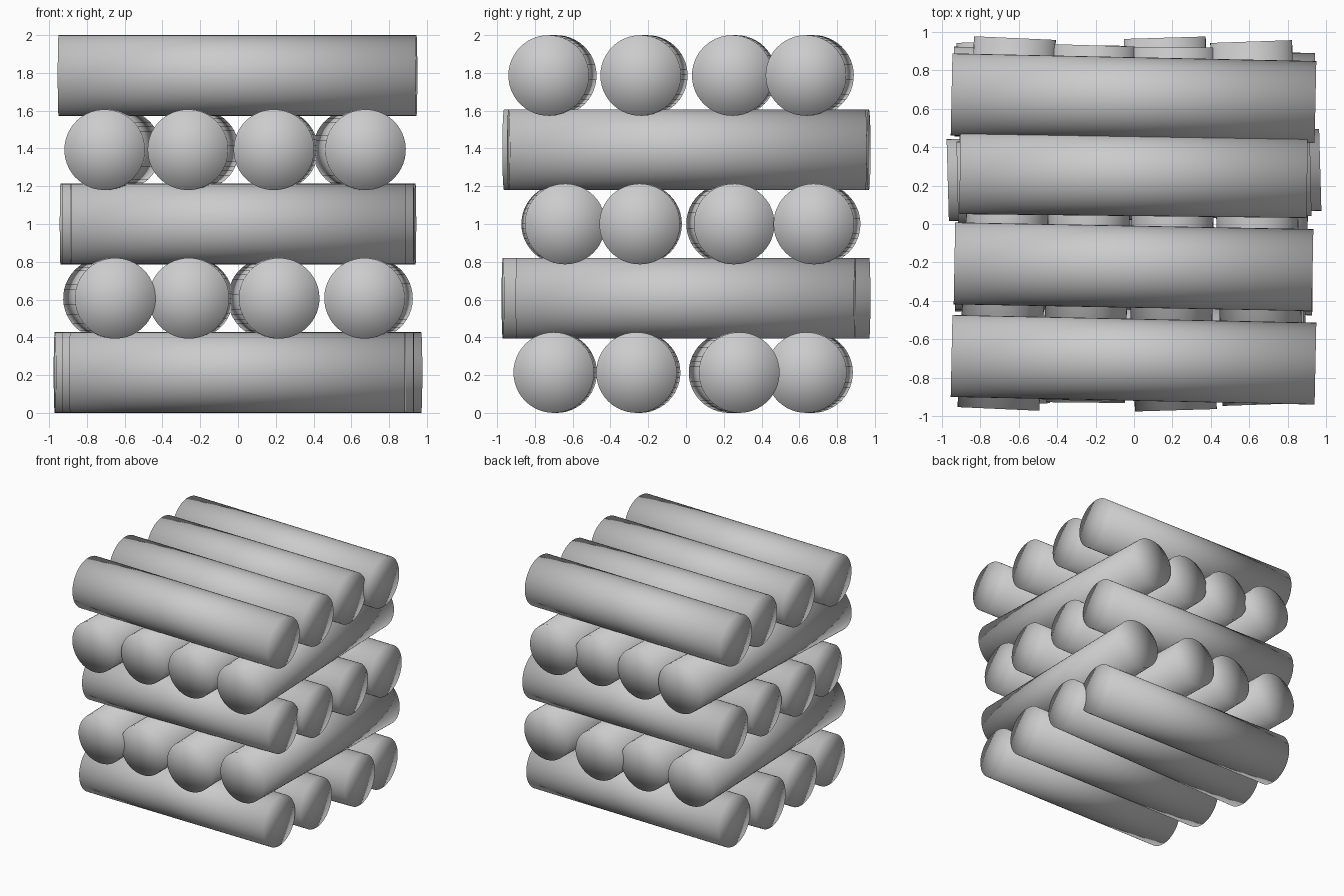
import bpy
import math
from mathutils import Matrix, Vector

if "Cube" in bpy.data.objects:
    bpy.data.objects.remove(bpy.data.objects["Cube"])

RADIUS = 0.2135
STEP = 0.3932   # height between layers, logs sink slightly into each other

grey = bpy.data.materials.new("plain grey")
grey.diffuse_color = (0.6, 0.6, 0.6, 1.0)
grey.use_nodes = True
grey.node_tree.nodes["Principled BSDF"].inputs["Base Color"].default_value = grey.diffuse_color


def add_log(name, start, end):
    """Round log between two points, flat fan caps, softly shaded all over."""
    a, b = Vector(start), Vector(end)
    axis = b - a
    bpy.ops.mesh.primitive_cylinder_add(
        vertices=48, radius=RADIUS, depth=axis.length, end_fill_type='TRIFAN')
    log = bpy.context.object
    log.name = name
    turn = Vector((0, 0, 1)).rotation_difference(axis).to_matrix().to_4x4()
    log.data.transform(turn)
    log.location = (a + b) / 2
    log.data.materials.append(grey)
    for poly in log.data.polygons:
        poly.use_smooth = True


# Each log: (sideways position at start, at end, start, end along its run)
# Odd layers run left to right, even layers run front to back.
layers = [
    [(-0.685, -0.70, -0.89, 0.885), (-0.243, -0.262, -0.93, 0.93),
     (0.228, 0.282, -0.97, 0.97), (0.67, 0.637, -0.93, 0.93)],
    [(-0.65, -0.712, -0.94, 0.95), (-0.26, -0.24, -0.93, 0.93),
     (0.218, 0.16, -0.97, 0.97), (0.67, 0.712, -0.897, 0.895)],
    [(-0.658, -0.64, -0.885, 0.885), (-0.235, -0.245, -0.93, 0.93),
     (0.215, 0.255, -0.92, 0.92), (0.71, 0.677, -0.94, 0.94)],
    [(-0.706, -0.62, -0.963, 0.968), (-0.265, -0.208, -0.92, 0.93),
     (0.19, 0.21, -0.92, 0.92), (0.675, 0.61, -0.94, 0.95)],
    [(-0.687, -0.727, -0.95, 0.945), (-0.205, -0.24, -0.935, 0.93),
     (0.265, 0.245, -0.907, 0.902), (0.675, 0.635, -0.95, 0.945)],
]

# Criss-cross stack of logs
for i, layer in enumerate(layers):
    z = RADIUS + i * STEP
    for j, (s0, s1, r0, r1) in enumerate(layer):
        name = f"log_layer_{i + 1}_{j + 1}"
        if i % 2 == 0:
            add_log(name, (r0, s0, z), (r1, s1, z))
        else:
            add_log(name, (s0, r0, z), (s1, r1, z))
